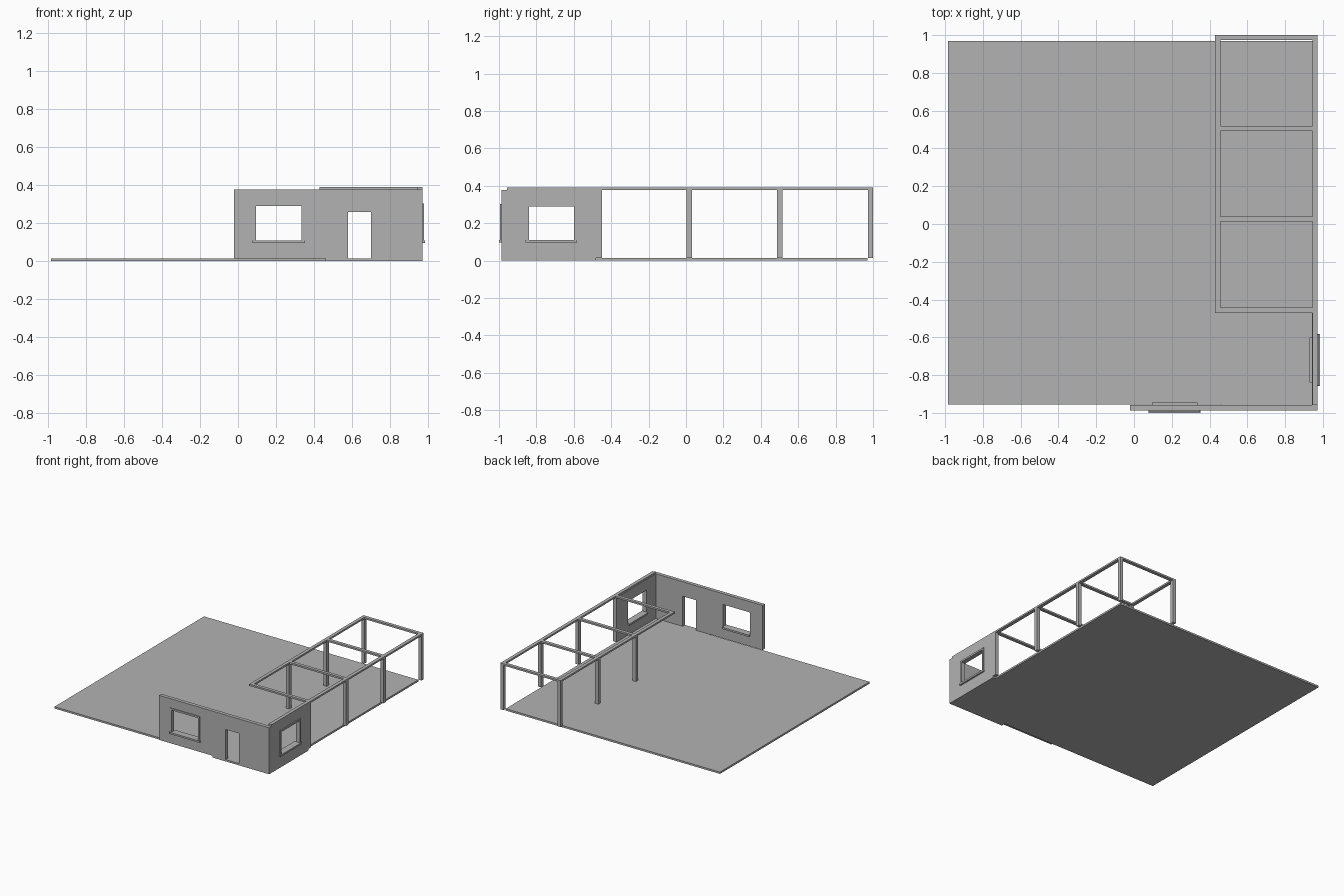
import bpy

if "Cube" in bpy.data.objects:
    bpy.data.objects.remove(bpy.data.objects["Cube"])

mat = bpy.data.materials.new("plain_grey")
mat.diffuse_color = (0.45, 0.45, 0.45, 1)
mat.use_nodes = True
mat.node_tree.nodes["Principled BSDF"].inputs["Base Color"].default_value = mat.diffuse_color


def box(name, x, y, z):
    """Box from (min, max) ranges on each axis."""
    verts = [(a, b, c) for a in x for b in y for c in z]
    faces = [(0, 1, 3, 2), (4, 6, 7, 5), (0, 4, 5, 1),
             (2, 3, 7, 6), (0, 2, 6, 4), (1, 5, 7, 3)]
    me = bpy.data.meshes.new(name)
    me.from_pydata(verts, [], faces)
    me.materials.append(mat)
    ob = bpy.data.objects.new(name, me)
    bpy.context.collection.objects.link(ob)
    return ob


def cut(target, x, y, z):
    """Cut a rectangular opening and remove the cutter."""
    cutter = box("cutter", x, y, z)
    cutter.hide_render = True
    mod = target.modifiers.new("opening", 'BOOLEAN')
    mod.operation = 'DIFFERENCE'
    mod.solver = 'EXACT'
    mod.object = cutter
    bpy.context.view_layer.objects.active = target
    bpy.ops.object.modifier_apply(modifier=mod.name)
    bpy.data.objects.remove(cutter)


FLOOR = 0.015
TOP = 0.378
ROOF = 0.392

# Floor slab and the footing under the corner room
box("floor", (-0.985, 0.945), (-0.955, 0.97), (0, FLOOR))
box("corner_footing_front", (0.46, 0.972), (-0.987, -0.955), (0, FLOOR))
box("corner_footing_side", (0.945, 0.972), (-0.955, -0.48), (0, FLOOR))

# Walls with window and door openings
front = box("front_wall", (-0.02, 0.972), (-0.987, -0.957), (FLOOR, TOP))
cut(front, (0.095, 0.335), (-1.1, -0.9), (0.11, 0.29))
cut(front, (0.58, 0.70), (-1.1, -0.9), (-0.1, 0.26))
side = box("side_wall", (0.942, 0.972), (-0.957, -0.45), (FLOOR, TOP))
cut(side, (0.9, 1.1), (-0.84, -0.60), (0.11, 0.29))


def window_trim(name, a, b, face, out, along_x):
    """Casing on the outer face, plus outer and inner sills."""
    def part(label, u, depth, z):
        d = sorted(face + out * k for k in depth)
        box(name + label, *((u, d, z) if along_x else (d, u, z)))
    w = 0.014
    part("_casing_left", (a - w, a), (0, 0.007), (0.11, 0.29))
    part("_casing_right", (b, b + w), (0, 0.007), (0.11, 0.29))
    part("_casing_top", (a - w, b + w), (0, 0.007), (0.29, 0.304))
    part("_outer_sill", (a - 0.018, b + 0.018), (0, 0.013), (0.096, 0.11))
    part("_inner_sill", (a, b), (-0.043, -0.03), (0.096, 0.11))


window_trim("front_window", 0.095, 0.335, -0.987, -1, True)
window_trim("side_window", -0.84, -0.60, 0.972, 1, False)

# Pergola: long beams, cross beams and posts
box("right_beam", (0.944, 0.972), (-0.957, 1.0), (TOP, ROOF))
box("left_beam", (0.43, 0.457), (-0.47, 1.0), (TOP, ROOF))
for i, y in enumerate((-0.47, 0.012, 0.492, 0.973)):
    box(f"cross_beam_{i}", (0.457, 0.944), (y, y + 0.027), (TOP, ROOF))
for i, y in enumerate((0.004, 0.487, 0.972)):
    for label, x in (("left", 0.43), ("right", 0.944)):
        box(f"{label}_post_{i}", (x, x + 0.028), (y, y + 0.028), (FLOOR, TOP))
